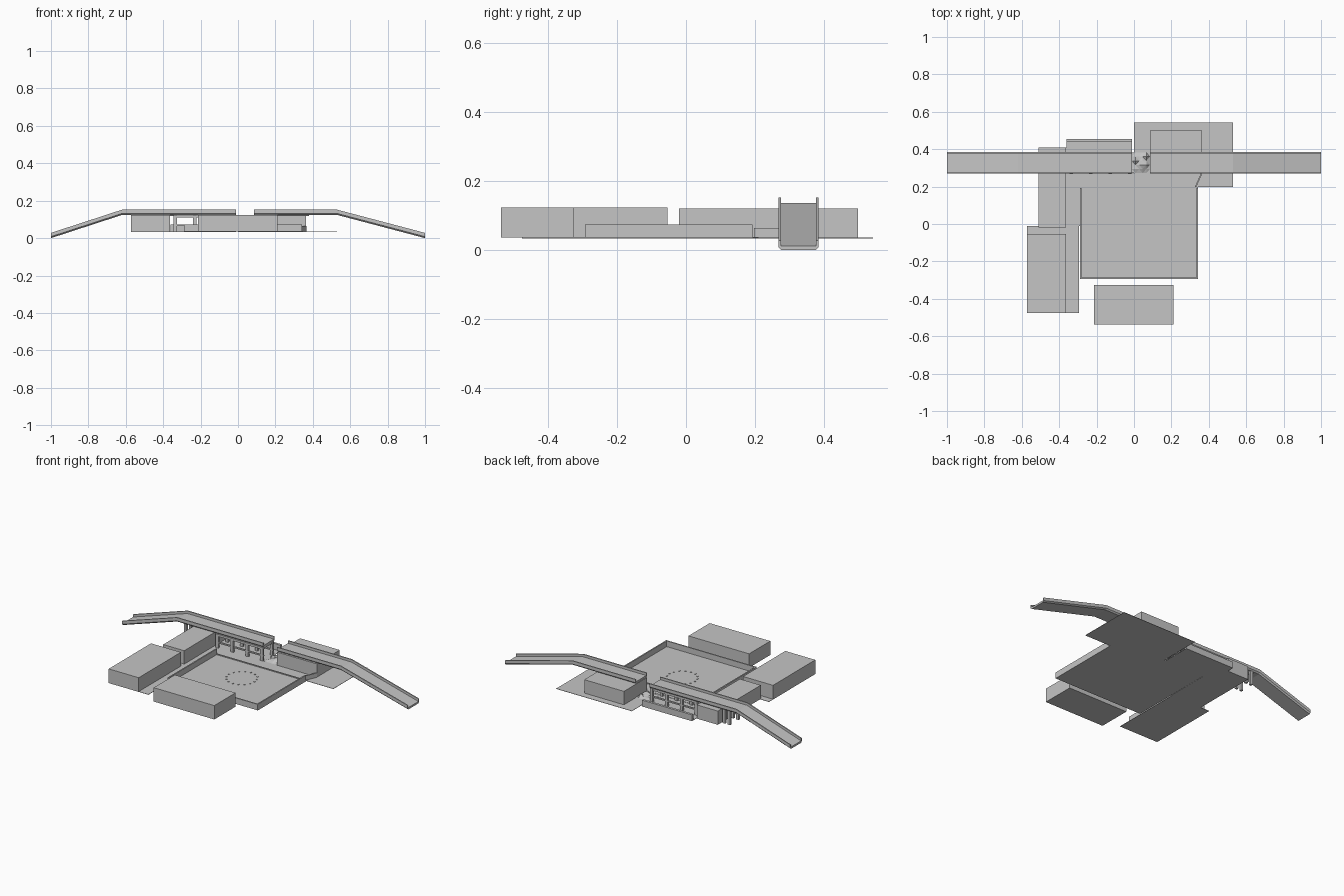
import bpy, bmesh, math, random

if "Cube" in bpy.data.objects:
    bpy.data.objects.remove(bpy.data.objects["Cube"])
random.seed(4)

grey = bpy.data.materials.new("concrete_grey")
grey.diffuse_color = (0.56, 0.56, 0.56, 1)
grey.use_nodes = True
grey.node_tree.nodes["Principled BSDF"].inputs["Base Color"].default_value = grey.diffuse_color
G = 0.036  # ground level of the site


def finish(name, bm):
    bmesh.ops.recalc_face_normals(bm, faces=bm.faces)
    me = bpy.data.meshes.new(name)
    bm.to_mesh(me)
    bm.free()
    me.materials.append(grey)
    ob = bpy.data.objects.new(name, me)
    bpy.context.collection.objects.link(ob)
    return ob


def add_box(bm, x0, x1, y0, y1, z0, z1):
    vs = bmesh.ops.create_cube(bm, size=1)["verts"]
    for v in vs:
        v.co = (x0 if v.co.x < 0 else x1, y0 if v.co.y < 0 else y1, z0 if v.co.z < 0 else z1)
    return vs


def boxes(name, *dims):
    bm = bmesh.new()
    for d in dims:
        add_box(bm, *d)
    return finish(name, bm)


# Road deck: channel section with raised edges and chamfered underside
def deck(name, path):
    h, t = 0.028, 0.008
    half = [(0.051, 0.012), (0.051, h), (0.058, h), (0.058, 0.008), (0.050, 0.0)]
    section = half + [(-y, z) for y, z in reversed(half)]
    bm = bmesh.new()
    rings = [[bm.verts.new((x, 0.327 + y, z0 + z)) for y, z in section] for x, z0 in path]
    n = len(section)
    for a, b in zip(rings, rings[1:]):
        for i in range(n):
            bm.faces.new((a[i], a[(i + 1) % n], b[(i + 1) % n], b[i]))
    bm.faces.new(rings[0])
    bm.faces.new(rings[-1])
    return finish(name, bm)


deck("left_road_deck", [(-1, 0), (-0.62, 0.124), (-0.012, 0.124)])
deck("right_road_deck", [(0.085, 0.124), (0.53, 0.124), (1, 0)])

# Ground plates
boxes("ground_plates",
      (-0.573, -0.295, -0.476, -0.012, G - 0.002, G),
      (-0.51, -0.29, -0.012, 0.41, G - 0.002, G),
      (-0.36, -0.01, 0.27, 0.455, G - 0.002, G),
      (0.0, 0.53, 0.197, 0.543, G - 0.002, G))
boxes("yard_floor", (-0.29, 0.343, -0.289, 0.27, G - 0.001, G + 0.002))

# Buildings
boxes("front_building", (-0.215, 0.21, -0.537, -0.325, G, 0.124))
boxes("left_building", (-0.573, -0.363, -0.476, -0.053, G, 0.124))
boxes("back_left_building", (-0.51, -0.363, -0.02, 0.41, G, 0.121))
boxes("back_right_building", (0.085, 0.363, 0.27, 0.50, G, 0.121))

# Yard walls and back kerb
w = 0.008
boxes("yard_walls",
      (-0.29, 0.343, -0.293, -0.293 + w, G, 0.074),
      (0.343 - w, 0.343, -0.293, 0.193, G, 0.074),
      (-0.29, -0.29 + w, -0.293, 0.193, G, 0.074))
boxes("yard_kerb", (-0.29, 0.343, 0.188, 0.193, G, 0.044))

# Angled barrier by the right-hand corner
bm = bmesh.new()
for v in add_box(bm, 0.325, 0.333, 0.197, 0.27, G, 0.064):
    if v.co.y > 0.25:
        v.co.x += 0.032
finish("angled_barrier", bm)

# Support frame below the left deck: three bays of posts and beams
bm = bmesh.new()
for y in (0.275, 0.372):
    for i in range(4):
        x = -0.335 + i * 0.104
        add_box(bm, x - 0.009, x + 0.009, y - 0.007, y + 0.007, G, 0.124)
    add_box(bm, -0.345, -0.012, y - 0.006, y + 0.006, 0.110, 0.124)
    add_box(bm, -0.345, -0.012, y - 0.005, y + 0.005, 0.066, 0.074)
for i in range(4):
    x = -0.335 + i * 0.104
    add_box(bm, x - 0.007, x + 0.007, 0.275, 0.372, 0.112, 0.124)
finish("deck_support_frame", bm)
boxes("back_low_wall", (-0.36, -0.01, 0.44, 0.455, G, 0.074))

# End posts and girders under the decks
boxes("deck_end_posts", *[(x - 0.008, x + 0.008, y - 0.008, y + 0.008, G, 0.126)
                          for x in (-0.53, -0.565) for y in (0.285, 0.37)])
boxes("deck_girders",
      (-0.57, -0.02, 0.29, 0.364, 0.118, 0.125),
      (0.09, 0.38, 0.29, 0.364, 0.118, 0.125))

# Rubble below the gap in the road
bm = bmesh.new()
bmesh.ops.create_grid(bm, x_segments=5, y_segments=5, size=0.5)
for v in bm.verts:
    edge = max(abs(v.co.x), abs(v.co.y)) > 0.49
    z = G + 0.002 if edge else G + random.uniform(0.006, 0.024)
    v.co = (0.037 + v.co.x * 0.096, 0.327 + v.co.y * 0.11, z)
bmesh.ops.triangulate(bm, faces=bm.faces)
finish("gap_rubble", bm)

# Ring of small markers in the middle of the yard
bm = bmesh.new()
for i in range(16):
    a = i * math.tau / 16
    x, y = 0.02 + 0.09 * math.cos(a), 0.01 + 0.09 * math.sin(a)
    add_box(bm, x - 0.004, x + 0.004, y - 0.004, y + 0.004, G, G + 0.005)
finish("yard_markers", bm)
